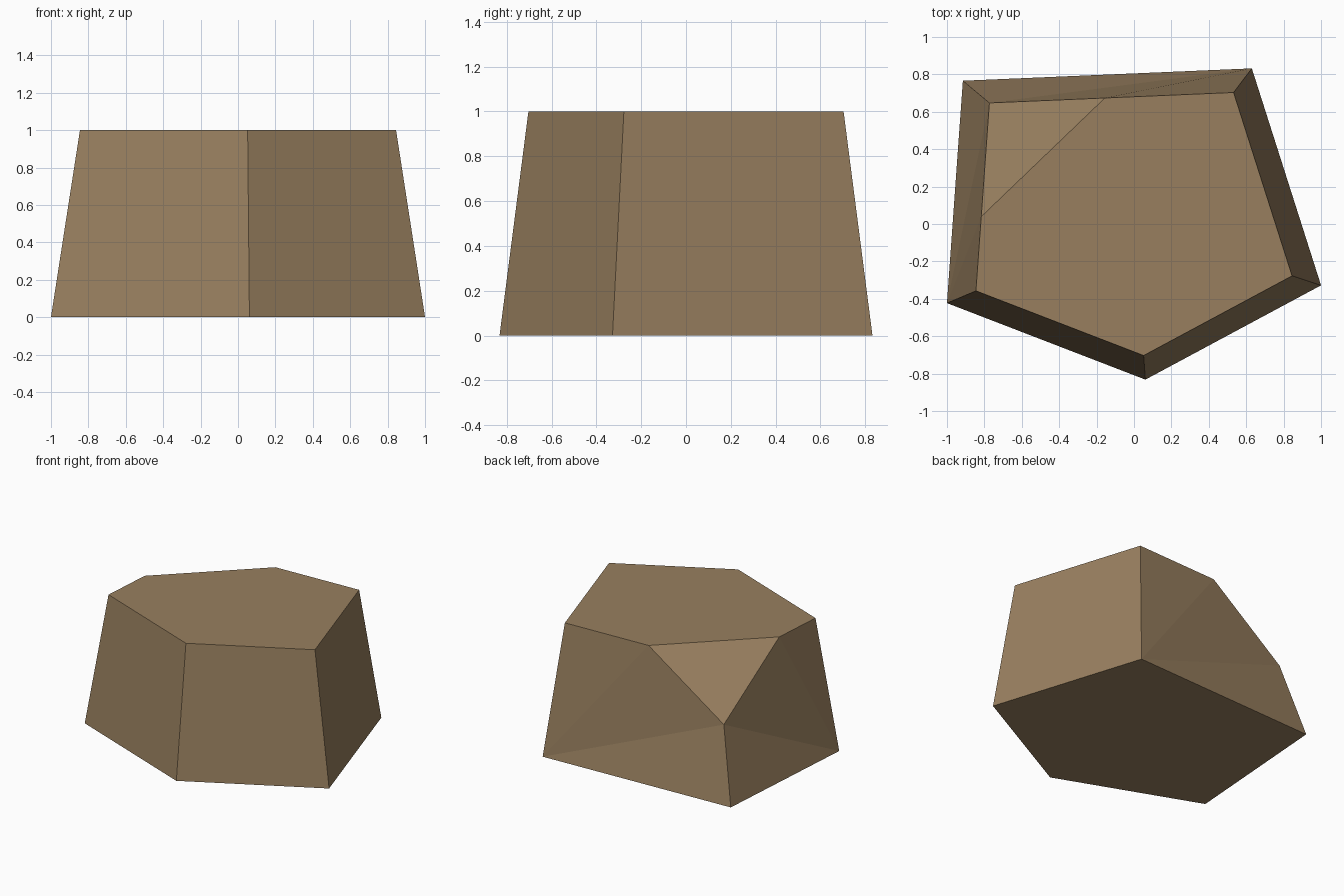
import bpy, bmesh

if "Cube" in bpy.data.objects:
    bpy.data.objects.remove(bpy.data.objects["Cube"])

# Outline of the five-sided base; the top is the same outline, tapered
BASE = [(-1.0, -0.423), (0.061, -0.832), (1.0, -0.328), (0.63, 0.832), (-0.915, 0.766)]
TAPER, HEIGHT, CHIP_Z = 0.845, 1.0, 0.55

stone = bpy.data.materials.new("tan stone")
stone.diffuse_color = (0.314, 0.213, 0.114, 1)
stone.use_nodes = True
stone.node_tree.nodes["Principled BSDF"].inputs["Base Color"].default_value = stone.diffuse_color

bm = bmesh.new()
low = [bm.verts.new((x, y, 0)) for x, y in BASE]
top = [bm.verts.new((x * TAPER, y * TAPER, HEIGHT)) for x, y in BASE]

# Chipped corner: the last top corner drops, with two cut points on the rim
chip = top[4]
cut_back = bm.verts.new(top[3].co.lerp(chip.co, 0.527))
cut_left = bm.verts.new(top[0].co.lerp(chip.co, 0.395))
chip.co.z = CHIP_Z

# Bottom, top and chip faces
bm.faces.new(low[::-1])
bm.faces.new(top[:4] + [cut_back, cut_left])
bm.faces.new((cut_left, cut_back, chip))

# Whole sides
for i in range(3):
    bm.faces.new((low[i], low[i + 1], top[i + 1], top[i]))

# Chipped sides, fanned from the base corner away from the chip
for pivot, ring in ((low[3], (top[3], cut_back, chip, low[4])),
                    (low[0], (top[0], cut_left, chip, low[4]))):
    for a, b in zip(ring, ring[1:]):
        bm.faces.new((pivot, a, b))

bmesh.ops.recalc_face_normals(bm, faces=bm.faces)
mesh = bpy.data.meshes.new("chipped_stone")
bm.to_mesh(mesh)
bm.free()
mesh.materials.append(stone)
bpy.context.collection.objects.link(bpy.data.objects.new("chipped_stone", mesh))
